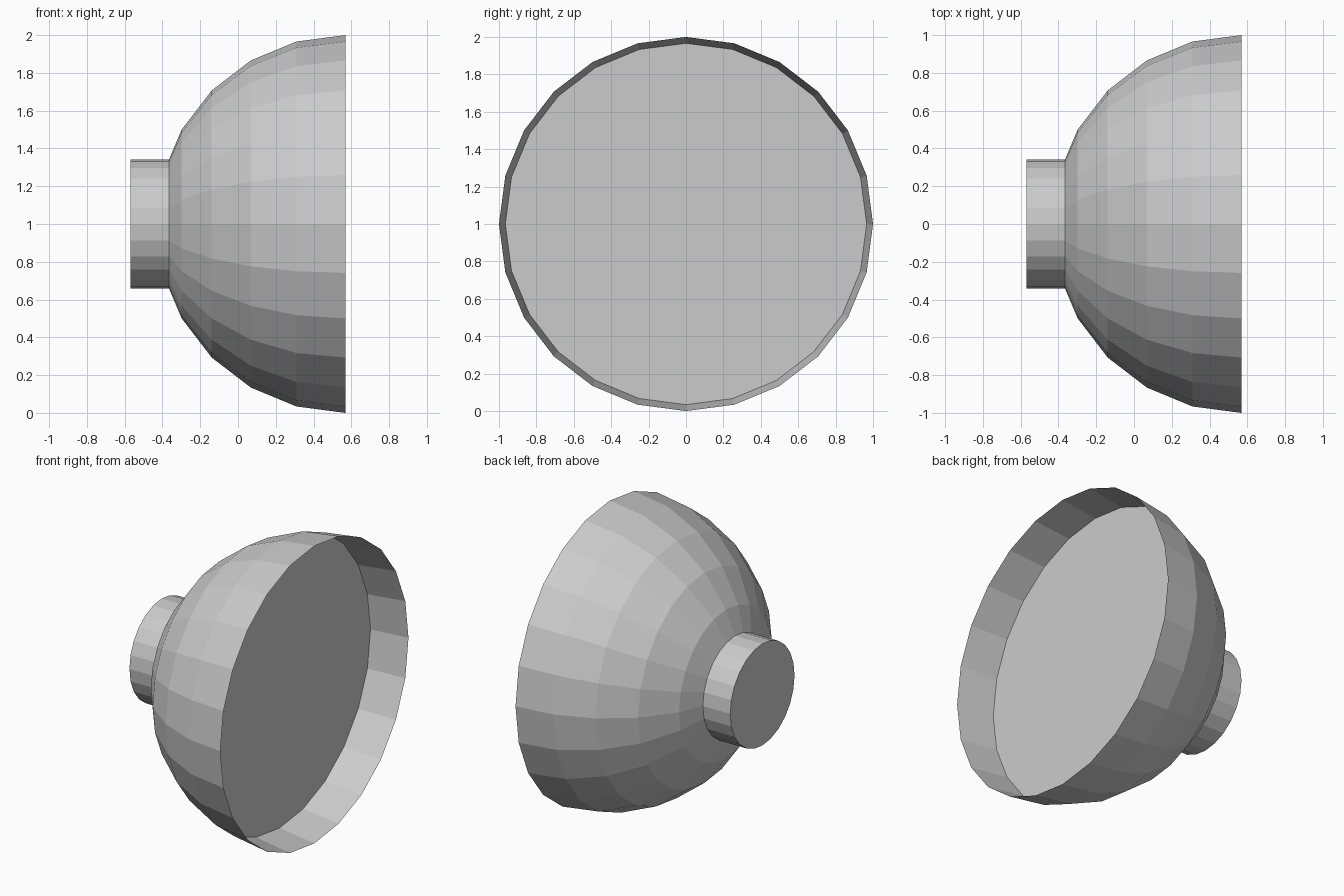
import bpy, bmesh, math

if "Cube" in bpy.data.objects:
    bpy.data.objects.remove(bpy.data.objects["Cube"])

SIDES = 24
RIM_X = 0.568
STEM_R = 0.342
STEP = math.radians(15)


def revolve(name, profile, cap_start=False, cap_end=False):
    """Turn (x, radius) points around the horizontal axis at z = 1."""
    bm = bmesh.new()
    rings = []
    for x, r in profile:
        rings.append([bm.verts.new((x, r * math.cos(STEP * i), 1 + r * math.sin(STEP * i)))
                      for i in range(SIDES)])
    for a, b in zip(rings, rings[1:]):
        for i in range(SIDES):
            j = (i + 1) % SIDES
            # winding faces away from the axis when x increases
            bm.faces.new((a[i], b[i], b[j], a[j])).normal_flip()
    if cap_start:
        bm.faces.new(rings[0][::-1])
    if cap_end:
        bm.faces.new(rings[-1])
    bm.normal_update()
    # outward check against the axis for walls
    for f in bm.faces:
        c = f.calc_center_median()
        if abs(f.normal.x) < 0.999 and f.normal.y * c.y + f.normal.z * (c.z - 1) < 0:
            f.normal_flip()
    mesh = bpy.data.meshes.new(name)
    bm.to_mesh(mesh)
    bm.free()
    obj = bpy.data.objects.new(name, mesh)
    bpy.context.collection.objects.link(obj)
    return obj


# Half-sphere bowl, open at the rim and cut where the stem meets it
arc = [(RIM_X - math.sin(STEP * k), math.cos(STEP * k)) for k in range(4, -1, -1)]
revolve("bowl", [(-0.365, STEM_R)] + arc)

# Flat disc set back inside the rim
revolve("inner_disc", [arc[-2]], cap_end=True)

# Short stem behind the bowl
revolve("stem", [(-RIM_X, STEM_R), (-0.365, STEM_R)], cap_start=True)
